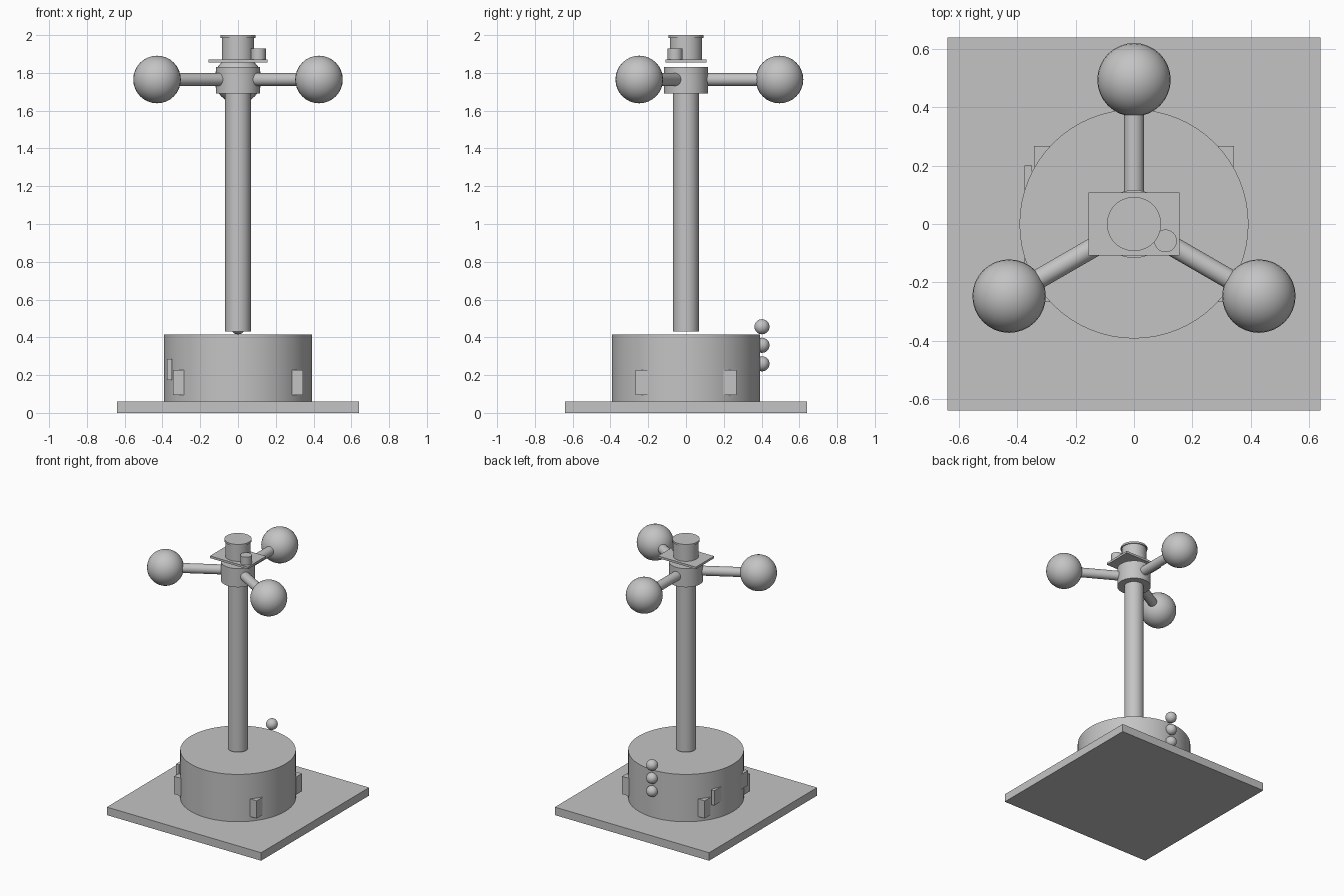
import bpy
from math import cos, sin, pi, radians
from mathutils import Vector

cube = bpy.data.objects.get("Cube")
if cube:
    bpy.data.objects.remove(cube, do_unlink=True)

grey = bpy.data.materials.new("plain grey")
grey.use_nodes = True
GREY = (0.55, 0.55, 0.55, 1)
grey.diffuse_color = GREY
for node in grey.node_tree.nodes:
    if node.type == 'BSDF_PRINCIPLED':
        node.inputs["Base Color"].default_value = GREY


def finish(name, smooth=True):
    ob = bpy.context.object
    ob.name = name
    ob.data.materials.append(grey)
    if smooth:
        bpy.ops.object.shade_smooth_by_angle(angle=radians(35))
    return ob


def box(name, lo, hi):
    lo, hi = Vector(lo), Vector(hi)
    bpy.ops.mesh.primitive_cube_add(size=1, location=(lo + hi) / 2)
    ob = finish(name, smooth=False)
    ob.scale = hi - lo
    return ob


def rod(name, start, end, radius, sides=48):
    start, end = Vector(start), Vector(end)
    axis = end - start
    bpy.ops.mesh.primitive_cylinder_add(
        vertices=sides, radius=radius, depth=axis.length,
        location=(start + end) / 2,
        rotation=axis.to_track_quat('Z', 'Y').to_euler())
    return finish(name)


def ball(name, centre, radius):
    bpy.ops.mesh.primitive_uv_sphere_add(
        segments=32, ring_count=16, radius=radius, location=centre)
    return finish(name)


# Base plate and drum housing
box("base_plate", (-0.64, -0.64, 0), (0.64, 0.64, 0.06))
rod("drum", (0, 0, 0.06), (0, 0, 0.415), 0.393, 64)

# Four lugs around the drum and a side panel
for sx, side in ((-1, "right"), (1, "left")):
    for sy, end in ((-1, "front"), (1, "back")):
        lug = box(f"lug_{end}_{side}", (-0.028, -0.035, 0.095), (0.028, 0.035, 0.228))
        lug.location.x = sx * 0.315
        lug.location.y = sy * 0.233
box("side_panel", (-0.375, -0.2, 0.175), (-0.35, 0.2, 0.286))

# Column of beads at the back of the drum
for i in range(3):
    ball(f"bead_{i + 1}", (0, 0.402, 0.26 + i * 0.098), 0.04)

# Mast and hub
rod("mast", (0, 0, 0.43), (0, 0, 1.7), 0.068)
rod("hub", (0, 0, 1.69), (0, 0, 1.83), 0.117)

# Three arms with balls
for i in range(3):
    a = pi / 2 + i * 2 * pi / 3
    tip = Vector((0.495 * cos(a), 0.495 * sin(a), 1.765))
    rod(f"arm_{i + 1}", (0, 0, 1.765), tip, 0.034, 32)
    ball(f"arm_ball_{i + 1}", tip, 0.126)

# Top plate with the capped canister and a small stub
box("top_plate", (-0.157, -0.108, 1.854), (0.157, 0.108, 1.87))
rod("canister", (0, 0, 1.87), (0, 0, 1.986), 0.086)
rod("canister_cap", (0, 0, 1.986), (0, 0, 2.0), 0.093)
rod("stub", (0.108, -0.058, 1.87), (0.108, -0.058, 1.93), 0.039, 32)
